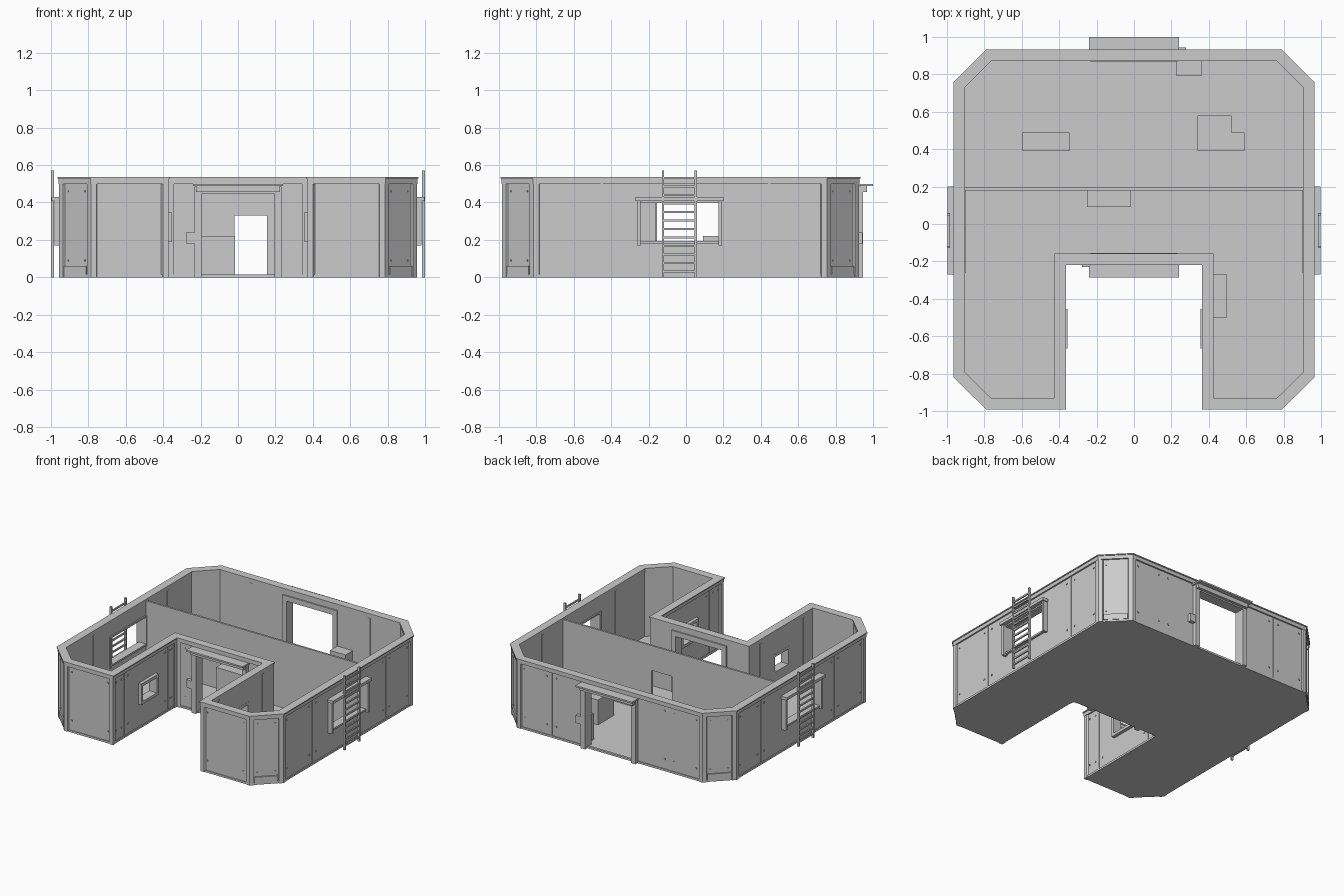
import bpy, bmesh, math
from mathutils import Vector

if "Cube" in bpy.data.objects:
    bpy.data.objects.remove(bpy.data.objects["Cube"])

grey = bpy.data.materials.new("plain_grey")
grey.diffuse_color = (0.6, 0.6, 0.6, 1)
grey.use_nodes = True
grey.node_tree.nodes["Principled BSDF"].inputs["Base Color"].default_value = grey.diffuse_color


def finish(bm, name):
    bmesh.ops.recalc_face_normals(bm, faces=bm.faces)
    me = bpy.data.meshes.new(name)
    bm.to_mesh(me)
    bm.free()
    me.materials.append(grey)
    ob = bpy.data.objects.new(name, me)
    bpy.context.collection.objects.link(ob)
    return ob


def add_prism(bm, pts, z0, z1):
    lo = [bm.verts.new((p[0], p[1], z0)) for p in pts]
    hi = [bm.verts.new((p[0], p[1], z1)) for p in pts]
    bm.faces.new(lo)
    bm.faces.new(hi)
    n = len(pts)
    for i in range(n):
        j = (i + 1) % n
        bm.faces.new((lo[i], lo[j], hi[j], hi[i]))


def add_box(bm, x0, x1, y0, y1, z0, z1):
    add_prism(bm, [(x0, y0), (x1, y0), (x1, y1), (x0, y1)], z0, z1)


def boxes(name, *dims):
    bm = bmesh.new()
    for d in dims:
        add_box(bm, *d)
    return finish(bm, name)


def offset(pts, d):
    """Move a counter-clockwise outline inward by d with mitred corners."""
    out = []
    for i, p in enumerate(pts):
        a = (p - pts[i - 1]).normalized()
        b = (pts[(i + 1) % len(pts)] - p).normalized()
        na, nb = Vector((-a.y, a.x)), Vector((-b.y, b.x))
        out.append(p + (na + nb) * (d / (1 + na.dot(nb))))
    return out


def ring(name, d0, d1, z0, z1):
    """Closed band following the outline between two inward offsets."""
    bm = bmesh.new()
    loops = [[bm.verts.new((p.x, p.y, z)) for p in offset(outline, d)]
             for d, z in ((d0, z0), (d1, z0), (d1, z1), (d0, z1))]
    n = len(outline)
    for k in range(4):
        A, B = loops[k], loops[(k + 1) % 4]
        for i in range(n):
            j = (i + 1) % n
            bm.faces.new((A[i], A[j], B[j], B[i]))
    return finish(bm, name)


def cut(ob, *dims):
    """Cut box openings and bake the result."""
    cutters = []
    for d in dims:
        c = boxes("opening_cutter", d)
        c.hide_render = True
        m = ob.modifiers.new("opening", 'BOOLEAN')
        m.object, m.operation, m.solver = c, 'DIFFERENCE', 'EXACT'
        cutters.append(c)
    dg = bpy.context.evaluated_depsgraph_get()
    me = bpy.data.meshes.new_from_object(ob.evaluated_get(dg))
    ob.modifiers.clear()
    ob.data = me
    for c in cutters:
        bpy.data.objects.remove(c)


# U-shaped plan, counter-clockwise
outline = [Vector(p) for p in (
    (.79, -.992), (.965, -.82), (.965, .757), (.79, .933),
    (-.79, .933), (-.965, .757), (-.965, -.82), (-.79, -.992),
    (-.363, -.992), (-.363, -.22), (.363, -.22), (.363, -.992))]

# floor, walls and roof-edge bands
bm = bmesh.new()
add_prism(bm, offset(outline, .015), 0, .01)
finish(bm, "floor")
walls = ring("walls", .018, .056, .005, .52)
cut(walls,
    (-.195, .195, -.3, -.1, .01, .45), (-.195, .195, .8, 1, .01, .45),
    (.85, 1.1, -.245, .175, .19, .40), (-1.1, -.85, -.245, .175, .19, .40),
    (-.5, -.3, -.645, -.475, .21, .33), (.3, .5, -.645, -.475, .21, .33))
ring("base_strip", .012, .03, 0, .015)
ring("roof_band", .006, .058, .5, .529)
ring("roof_cap", 0, .062, .527, .535)

# posts wrapping every corner
bm = bmesh.new()
outer, inner = offset(outline, .008), offset(outline, .03)
n = len(outline)
for i in range(n):
    a = (outline[i] - outline[i - 1]).normalized() * .03
    b = (outline[(i + 1) % n] - outline[i]).normalized() * .03
    add_prism(bm, [outer[i] - a, outer[i], outer[i] + b,
                   inner[i] + b, inner[i], inner[i] - a], 0, .5)
finish(bm, "corner_posts")

# panel seams, bolts and corner foot plates, placed along each wall edge
seams = {1: (.37, 1.265), 2: (), 3: (), 4: (), 5: (.312, 1.207),
         8: (.16, .69), 10: (.08, .61)}
seams[3] = (.29, 1.29)
bm_s, bm_b, bm_f = bmesh.new(), bmesh.new(), bmesh.new()


def edge_box(bm, p, t, nrm, s0, s1, d0, d1, z0, z1):
    add_prism(bm, [p + t * s0 + nrm * d0, p + t * s1 + nrm * d0,
                   p + t * s1 + nrm * d1, p + t * s0 + nrm * d1], z0, z1)


for i in range(n):
    p, q = outline[i], outline[(i + 1) % n]
    length = (q - p).length
    t = (q - p).normalized()
    nrm = Vector((-t.y, t.x))
    for s in seams.get(i, ()):
        edge_box(bm_s, p, t, nrm, s - .006, s + .006, .014, .02, .015, .5)
        edge_box(bm_s, p, t, nrm, s - .01, s + .01, .05, .06, .01, .5)
    marks = [.06, length - .06]
    for s in seams.get(i, ()):
        marks += [s - .04, s + .04]
    for s in marks:
        for z in (.09, .46):
            edge_box(bm_b, p, t, nrm, s - .005, s + .005, .013, .02, z - .005, z + .005)
    if i in (0, 2, 4, 6):
        edge_box(bm_f, p, t, nrm, .04, length - .04, .008, .02, .015, .06)
finish(bm_s, "panel_seams")
finish(bm_b, "wall_bolts")
finish(bm_f, "corner_foot_plates")

# door frames with lintel, canopy and call box, front and back
for label, y, s in (("front", -.22, -1), ("back", .933, 1)):
    def d(x0, x1, a, b, z0, z1):
        ys = sorted((y + s * a, y + s * b))
        return (x0, x1, ys[0], ys[1], z0, z1)
    boxes(label + "_door_frame",
          d(-.232, -.195, -.066, .013, 0, .45), d(.195, .232, -.066, .013, 0, .45),
          d(-.232, .232, -.066, .013, .445, .485))
    boxes(label + "_door_canopy",
          d(-.225, .225, 0, .035, .455, .487), d(-.24, .24, -.02, .066, .487, .499))
    cx = .255 * s
    boxes(label + "_call_box", d(cx - .022, cx + .022, -.02, .01, .18, .24))

# side windows, awnings and ladders
for label, s in (("right", 1), ("left", -1)):
    def e(x0, x1, *rest):
        return (*sorted((s * x0, s * x1)), *rest)
    boxes(label + "_window_frame",
          e(.9, .982, -.262, -.243, .17, .41), e(.9, .982, .173, .192, .17, .41),
          e(.9, .965, -.245, .175, .18, .193), e(.9, .965, -.245, .175, .398, .41))
    boxes(label + "_window_awning", e(.94, .996, -.27, .2, .408, .43))
    rungs = [e(.986, .996, -.12, .05, .025 + k * .0455, .037 + k * .0455)
             for k in range(12)]
    boxes(label + "_ladder", e(.984, 1, -.129, -.117, 0, .57),
          e(.984, 1, .046, .058, 0, .57), *rungs)
    # courtyard window frame on the leg
    boxes(label + "_courtyard_window_frame",
          e(.355, .42, -.665, -.643, .19, .35), e(.355, .42, -.477, -.455, .19, .35),
          e(.355, .42, -.645, -.475, .19, .212), e(.355, .42, -.645, -.475, .328, .35))

# partition with doorway
partition = boxes("partition", (-.92, .92, .18, .195, .005, .52))
cut(partition, (-.018, .155, .1, .3, .01, .33))

# furniture blocks
boxes("partition_desk", (-.25, -.015, .09, .182, .01, .22))
boxes("left_desk", (-.595, -.345, .39, .49, .01, .2))
boxes("right_desk", (.34, .59, .39, .49, .01, .2))
boxes("right_cabinet", (.34, .52, .488, .58, .01, .2))
boxes("door_cabinet", (.228, .36, .79, .88, .01, .21))
boxes("leg_bench", (.405, .497, -.5, -.27, .01, .2))
